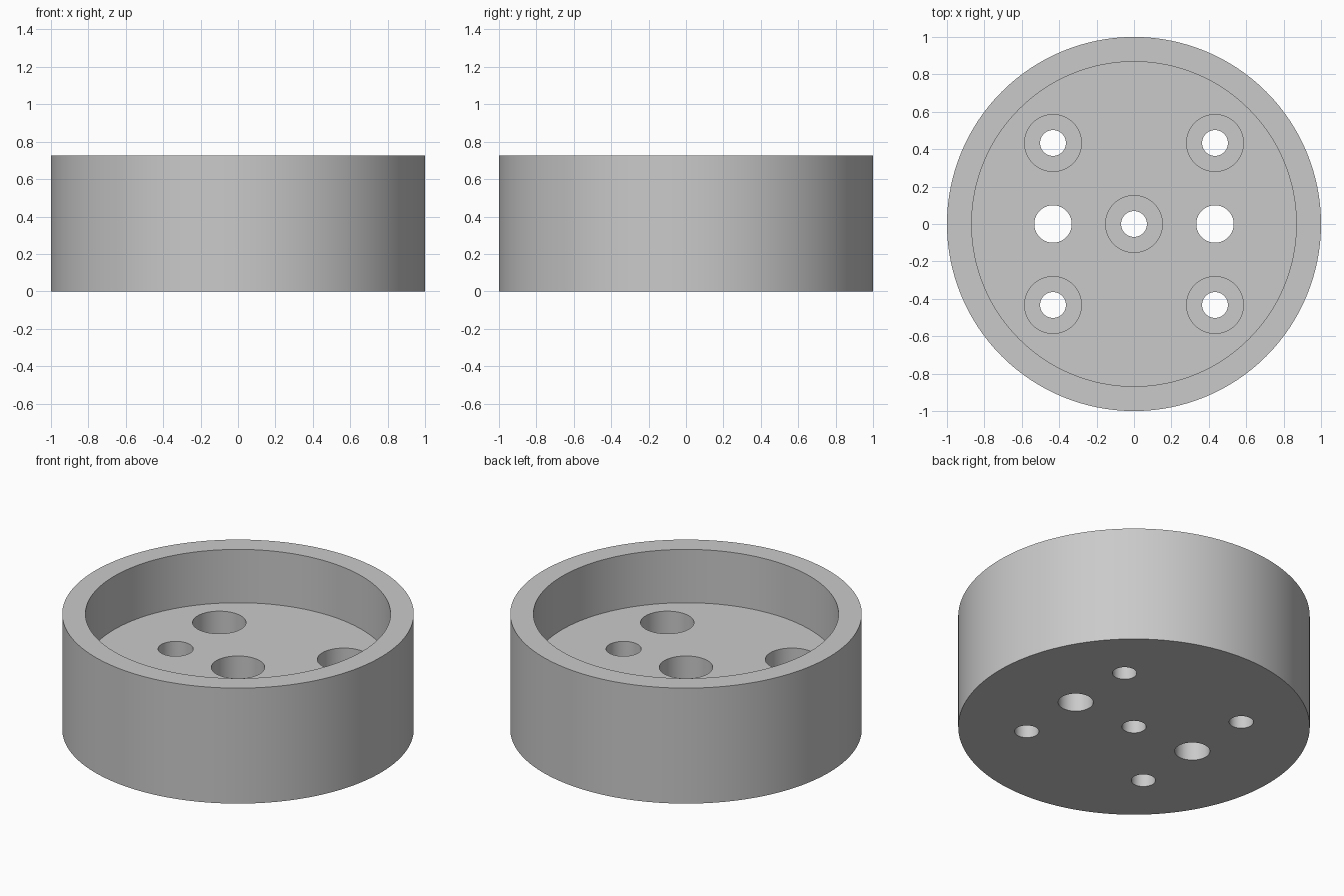
import bpy
import math

default_cube = bpy.data.objects.get("Cube")
if default_cube:
    bpy.data.objects.remove(default_cube, do_unlink=True)

HEIGHT = 0.725
FLOOR = 0.39      # top of the thick base inside the cup
SEAT = 0.19       # bottom of each screw-head recess
PITCH = 0.433     # hole spacing from the centre

grey = bpy.data.materials.new("plain grey")
grey.use_nodes = True
colour = (0.59, 0.59, 0.59, 1)
grey.diffuse_color = colour
grey.node_tree.nodes["Principled BSDF"].inputs["Base Color"].default_value = colour


def cylinder(name, radius, bottom, top, x=0, y=0, sides=64):
    bpy.ops.mesh.primitive_cylinder_add(
        vertices=sides, radius=radius, depth=top - bottom,
        location=(x, y, (bottom + top) / 2))
    obj = bpy.context.object
    obj.name = name
    obj.data.materials.append(grey)
    return obj


def cut(body, cutter):
    cutter.hide_render = True
    mod = body.modifiers.new("cut", "BOOLEAN")
    mod.operation = "DIFFERENCE"
    mod.solver = "EXACT"
    mod.object = cutter
    bpy.context.view_layer.objects.active = body
    bpy.ops.object.modifier_apply(modifier=mod.name)
    bpy.data.objects.remove(cutter, do_unlink=True)


# Round cup with a thick base
body = cylinder("round_housing", 1, 0, HEIGHT, sides=128)
cut(body, cylinder("pocket_cutter", 0.868, FLOOR, HEIGHT + 0.2, sides=128))

# Screw holes with head recesses: centre and four corners
corners = [(sx * PITCH, sy * PITCH) for sx in (-1, 1) for sy in (-1, 1)]
for x, y in [(0, 0)] + corners:
    cut(body, cylinder("recess_cutter", 0.152, SEAT, HEIGHT, x, y))
    cut(body, cylinder("screw_cutter", 0.069, -0.2, HEIGHT, x, y))

# Wider plain holes at each side
for side in (-1, 1):
    cut(body, cylinder("side_hole_cutter", 0.1, -0.2, HEIGHT, side * PITCH, 0))

# Smooth round walls with crisp rims
bpy.ops.object.select_all(action="DESELECT")
body.select_set(True)
bpy.context.view_layer.objects.active = body
bpy.ops.object.shade_smooth_by_angle(angle=math.radians(30))
